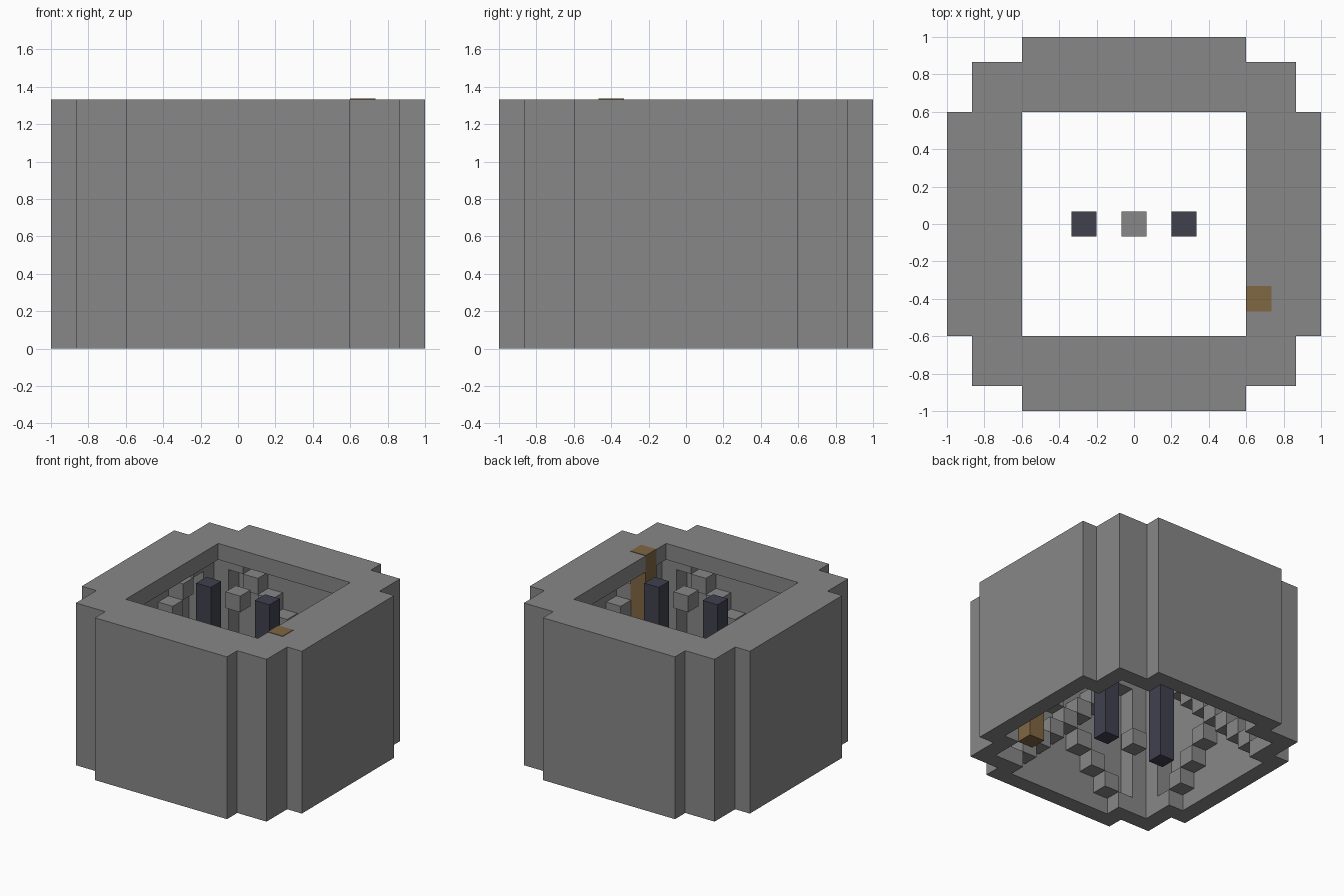
import bpy
import bmesh
from mathutils import Matrix

U = 2 / 15  # one block

cube = bpy.data.objects.get("Cube")
if cube:
    bpy.data.objects.remove(cube, do_unlink=True)


def material(name, rgb):
    m = bpy.data.materials.new(name)
    m.use_nodes = True
    m.diffuse_color = (*rgb, 1)
    m.node_tree.nodes["Principled BSDF"].inputs["Base Color"].default_value = (*rgb, 1)
    return m


stone = material("grey stone", (0.245, 0.245, 0.245))
slate = material("dark slate", (0.052, 0.052, 0.078))
wood = material("brown wood", (0.215, 0.135, 0.055))


def finish(bm, name, mat):
    mesh = bpy.data.meshes.new(name)
    bm.to_mesh(mesh)
    bm.free()
    mesh.materials.append(mat)
    ob = bpy.data.objects.new(name, mesh)
    bpy.context.collection.objects.link(ob)


def add_block(bm, x, y, z, height=1, grow=0.0):
    """Block centred on cell x, y, with its base on level z."""
    size = (U + grow, U + grow, U * height + grow, 1)
    place = Matrix.Translation((x * U, y * U, (z + height / 2) * U + grow / 2))
    bmesh.ops.create_cube(bm, size=1, matrix=place @ Matrix.Diagonal(size))


def block(name, mat, *args, **kw):
    bm = bmesh.new()
    add_block(bm, *args, **kw)
    finish(bm, name, mat)


def loop(quarter, z):
    """Repeat a quarter outline four times, counter-clockwise."""
    pts = []
    for turn in range(4):
        for x, y in quarter:
            for _ in range(turn):
                x, y = -y, x
            pts.append((x * U, y * U, z * U))
    return pts


# Hollow tower: one closed chain of outlines, outside up, over the roof and down inside
outer = [(7.5, 4.5), (6.5, 4.5), (6.5, 6.5), (4.5, 6.5), (4.5, 7.5)]
inner = [(6.5, 4.5), (5.5, 4.5), (5.5, 5.5), (4.5, 5.5), (4.5, 6.5)]
hole = [(4.5, 4.5)] * 5
chain = [loop(outer, 0), loop(outer, 10), loop(hole, 10),
         loop(hole, 9), loop(inner, 9), loop(inner, 0)]
bm = bmesh.new()
verts = {}
for k, a in enumerate(chain):
    b = chain[(k + 1) % len(chain)]
    for i in range(len(a)):
        j = (i + 1) % len(a)
        corners = list(dict.fromkeys((a[i], a[j], b[j], b[i])))
        if len(corners) < 3:
            continue
        for c in corners:
            if c not in verts:
                verts[c] = bm.verts.new(c)
        face = bm.faces.new([verts[c] for c in corners])
        if face.calc_area() < 1e-6:
            bm.faces.remove(face)
finish(bm, "tower_shell", stone)

# Crossed diagonal rows of blocks on each inner wall
walls = {"front": (0, -1), "back": (0, 1), "left": (1, 0), "right": (-1, 0)}
for side, (nx, ny) in walls.items():
    bm = bmesh.new()
    for t in range(-4, 5):
        for level in {4 + t, 4 - t}:
            add_block(bm, nx * 6 + ny * t, ny * 6 + nx * t, level)
    finish(bm, side + "_cross_blocks", stone)

# Free-standing pillars and centre blocks
block("left_pillar", slate, 2, 0, 0, height=10)
block("right_pillar", slate, -2, 0, 0, height=10)
block("upper_centre_block", stone, 0, 0, 9)
block("lower_centre_block", stone, 0, 0, 0)

# Wooden post showing through the roof
block("wooden_post", wood, 5, -3, 0, height=10, grow=0.004)
